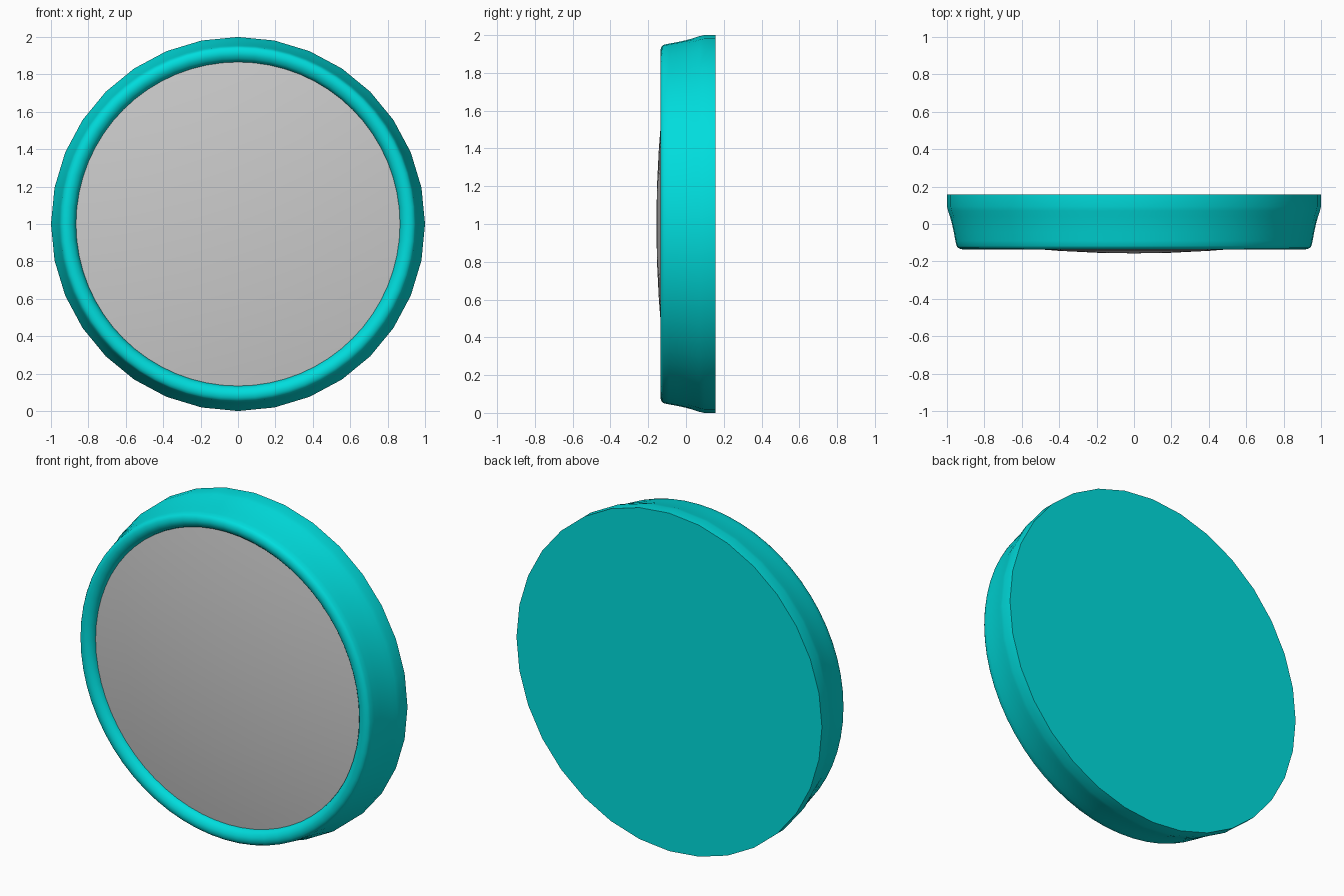
import bpy, bmesh, math

if "Cube" in bpy.data.objects:
    bpy.data.objects.remove(bpy.data.objects["Cube"])

N = 64  # front roundness; the back rim is a coarser 32-gon


def lathe(name, profile, color=None, cap_end=False):
    """Revolve (radius, y, coarse) points around the y axis at z = 1."""
    bm = bmesh.new()
    rings = []
    for r, y, coarse in profile:
        if r == 0:
            rings.append([bm.verts.new((0, y, 1))])
            continue
        ring = []
        for i in range(N):
            a = 2 * math.pi * i / N
            k = 1 - coarse * (i % 2) * (1 - math.cos(2 * math.pi / N))
            ring.append(bm.verts.new((r * k * math.sin(a), y, 1 + r * k * math.cos(a))))
        rings.append(ring)
    for a, b in zip(rings, rings[1:]):
        for i in range(N):
            j = (i + 1) % N
            if len(a) == 1:
                bm.faces.new((a[0], b[i], b[j]))
            else:
                bm.faces.new((a[i], b[i], b[j], a[j]))
    if cap_end:
        bm.faces.new(rings[-1])
    bmesh.ops.recalc_face_normals(bm, faces=bm.faces)
    me = bpy.data.meshes.new(name)
    bm.to_mesh(me)
    bm.free()
    ob = bpy.data.objects.new(name, me)
    bpy.context.collection.objects.link(ob)
    if color:
        mat = bpy.data.materials.new(name + "_color")
        mat.diffuse_color = color
        mat.use_nodes = True
        mat.node_tree.nodes["Principled BSDF"].inputs["Base Color"].default_value = mat.diffuse_color
        me.materials.append(mat)
    bpy.ops.object.select_all(action='DESELECT')
    ob.select_set(True)
    bpy.context.view_layer.objects.active = ob
    bpy.ops.object.shade_smooth_by_angle(angle=math.radians(40))
    return ob


# Housing: inner wall, rounded front lip, flared side, flat back
lathe("housing", [
    (0.865, -0.05, 0), (0.866, -0.095, 0), (0.872, -0.112, 0), (0.884, -0.125, 0),
    (0.90, -0.133, 0), (0.915, -0.136, 0), (0.93, -0.133, 0), (0.942, -0.127, 0),
    (0.949, -0.117, 0), (0.955, -0.09, 0), (0.963, -0.045, 0), (0.973, 0.0, 0),
    (0.984, 0.04, 0.5), (0.994, 0.07, 1), (1.0, 0.095, 1), (1.0, 0.157, 1),
], (0.0, 0.72, 0.72, 1), cap_end=True)

# Lens: shallow domed disc set inside the lip
R = 6.0
lathe("lens", [(0, -0.157, 0)] + [
    (r, -0.157 + r * r / (2 * R), 0) for r in (0.2, 0.4, 0.55, 0.7, 0.8, 0.87)])
